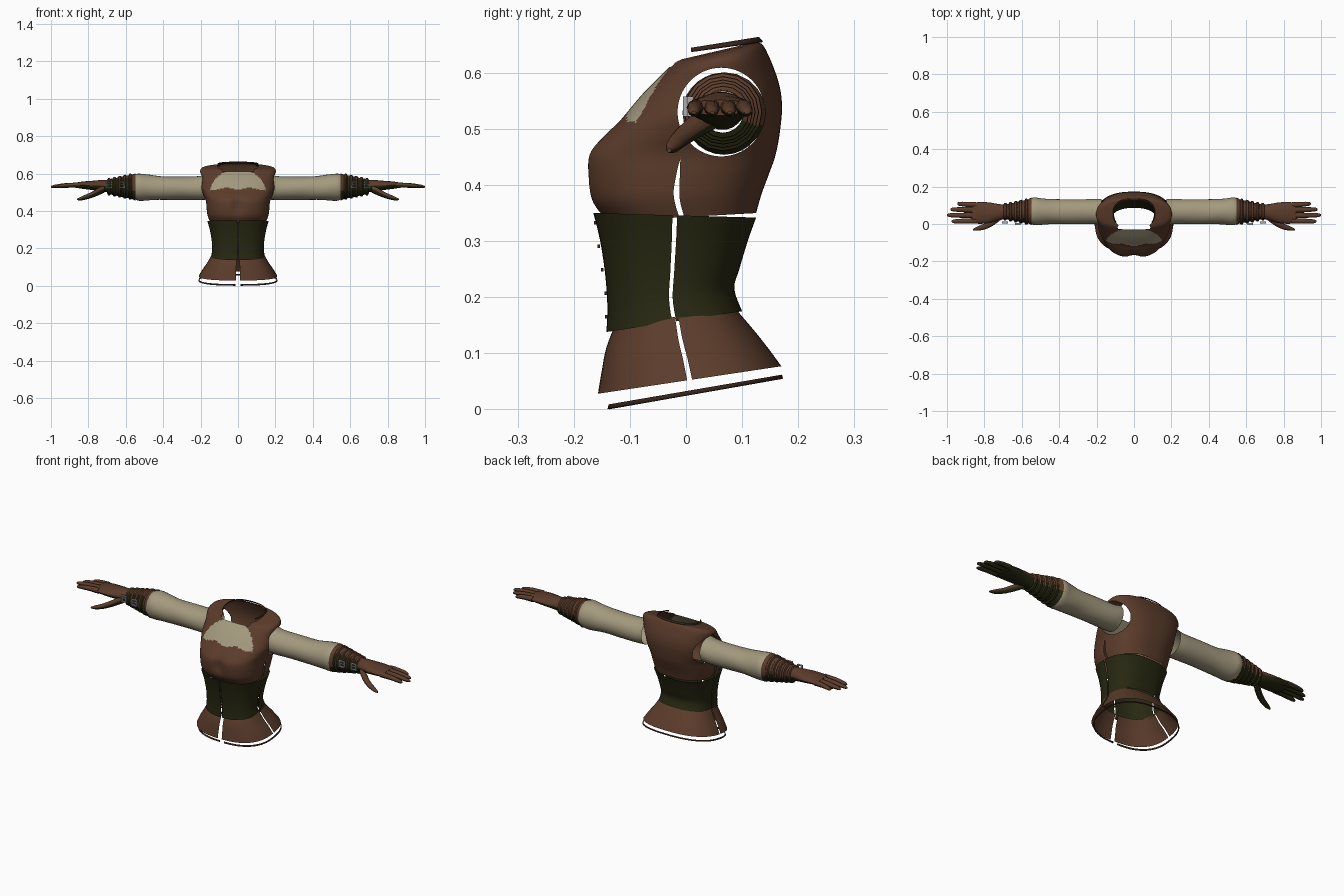
import bpy, bmesh, math
from mathutils import Vector

if "Cube" in bpy.data.objects:
    bpy.data.objects.remove(bpy.data.objects["Cube"])


def material(name, rgb):
    m = bpy.data.materials.new(name)
    m.diffuse_color = (*rgb, 1)
    m.use_nodes = True
    m.node_tree.nodes["Principled BSDF"].inputs["Base Color"].default_value = m.diffuse_color
    return m


BROWN = material("brown leather", (0.105, 0.045, 0.024))
GREEN = material("dark green leather", (0.021, 0.021, 0.006))
CREAM = material("cream linen", (0.37, 0.32, 0.21))
DARK = material("dark brown trim", (0.035, 0.017, 0.01))
METAL = material("buckle metal", (0.42, 0.42, 0.42))


def finish(bm, name, mats, rule=None, angle=40, solid=0):
    """Turn the right half into a mirrored, shaded object."""
    bmesh.ops.remove_doubles(bm, verts=bm.verts, dist=0.0003)
    bmesh.ops.recalc_face_normals(bm, faces=bm.faces)
    bm.normal_update()
    if rule:
        for f in bm.faces:
            f.material_index = rule(f.calc_center_median(), f.normal)
    me = bpy.data.meshes.new(name)
    bm.to_mesh(me)
    bm.free()
    ob = bpy.data.objects.new(name, me)
    bpy.context.collection.objects.link(ob)
    for m in mats:
        me.materials.append(m)
    if solid:
        s = ob.modifiers.new("thickness", 'SOLIDIFY')
        s.thickness = solid
    mir = ob.modifiers.new("mirror", 'MIRROR')
    mir.merge_threshold = 0.0005
    bpy.ops.object.select_all(action='DESELECT')
    bpy.context.view_layer.objects.active = ob
    ob.select_set(True)
    bpy.ops.object.shade_smooth_by_angle(angle=math.radians(angle))
    return ob


def catmull(rows, steps):
    out = []
    for i in range(len(rows) - 1):
        p0, p1, p2 = rows[max(i - 1, 0)], rows[i], rows[i + 1]
        p3 = rows[min(i + 2, len(rows) - 1)]
        for s in range(steps):
            t = s / steps
            out.append([0.5 * (2 * b + (c - a) * t + (2 * a - 5 * b + 4 * c - d) * t * t
                               + (3 * b - a - 3 * c + d) * t ** 3)
                        for a, b, c, d in zip(p0, p1, p2, p3)])
    return out + [list(rows[-1])]


def skin(bm, grid, closed=False):
    vs = [[bm.verts.new(p) for p in row] for row in grid]
    n = len(vs[0])
    for a, b in zip(vs, vs[1:]):
        for j in range(n if closed else n - 1):
            k = (j + 1) % n
            bm.faces.new((a[j], a[k], b[k], b[j]))
    return vs


def body(rows, steps, cols, front_gap, seam, bust=False):
    """Half body shell; rows are front z, back z, half width, front y, back y."""
    bm = bmesh.new()
    rows = catmull(rows, steps)
    for back in (False, True):
        grid = []
        for zf, zb, w, yf, yb in rows:
            g = seam(zf)
            a0, a1 = (math.pi / 2 + g, math.pi) if back else (front_gap, math.pi / 2 - g)
            line = []
            for j in range(cols + 1):
                t = a0 + (a1 - a0) * j / cols
                s, c = max(math.sin(t), 0), math.cos(t)
                if s < 1e-6:
                    s = 0
                x = w * s ** 0.8
                mid, r = (yf + yb) / 2, (yb - yf) / 2
                y = mid - math.copysign(abs(c) ** 0.8, c) * r
                z = zf + (zb - zf) * (y - yf) / (yb - yf)
                if bust and not back:
                    y += 0.016 * math.exp(-(x / 0.03) ** 2 - ((z - 0.43) / 0.05) ** 2)
                line.append((x, y, z))
            grid.append(line)
        skin(bm, grid)
    return bm


# Bodice with armholes, neckline and linen chest panel
bm = body([(.335, .350, .150, -.140, .125), (.37, .385, .163, -.168, .135),
           (.41, .42, .168, -.177, .148), (.455, .455, .172, -.175, .160),
           (.49, .50, .188, -.145, .168), (.515, .545, .198, -.118, .171),
           (.565, .59, .198, -.075, .163), (.61, .645, .195, -.030, .140),
           (.62, .655, .108, -.025, .125)], 8, 48, 0,
          lambda z: 0.014 * max(0, min(1, (0.445 - z) / 0.06)), True)
bmesh.ops.remove_doubles(bm, verts=bm.verts, dist=0.0003)


def arm_dist(p):
    return math.hypot((p.y - 0.063) / 0.078, (p.z - 0.53) / 0.079)


def cut(f):
    p = f.calc_center_median()
    hole = p.x > 0.13 and arm_dist(p) < 1
    neck = p.z > 0.609 and p.y < 0.0 and p.x < 0.085
    return hole or neck


bmesh.ops.delete(bm, geom=[f for f in bm.faces if cut(f)], context='FACES')
for v in bm.verts:
    d = arm_dist(v.co)
    if v.is_boundary and v.co.x > 0.13 and 0.8 < d < 1.2:
        v.co.y = 0.063 + (v.co.y - 0.063) / d
        v.co.z = 0.53 + (v.co.z - 0.53) / d


def chest(p, n):
    low = 0.512 + 0.012 * math.sin(min(p.x / 0.12, 1) * math.pi)
    return int(p.y < 0.02 and p.z > low and (p.x / 0.148) ** 2 + ((p.z - 0.5) / 0.122) ** 2 < 1)


finish(bm, "bodice", [BROWN, CREAM], chest)

# Corset, flared skirt and separate hem trim
finish(body([(.138, .175, .143, -.142, .100), (.18, .215, .138, -.140, .086),
             (.24, .25, .141, -.144, .095), (.30, .30, .151, -.153, .110),
             (.350, .342, .164, -.165, .125)], 4, 20, .010, lambda z: .012),
       "corset", [GREEN])
finish(body([(.155, .175, .141, -.125, .092), (.11, .14, .163, -.142, .122),
             (.07, .107, .188, -.150, .148), (.028, .077, .209, -.157, .170)],
            4, 20, .028, lambda z: .011), "skirt", [BROWN])
finish(body([(.001, .055, .211, -.140, .173), (.009, .062, .209, -.138, .171)],
            1, 20, .03, lambda z: 0), "hem_trim", [DARK], solid=.003)
# Collar edging
finish(body([(.634, .656, .113, -.022, .137), (.640, .664, .109, -.020, .130)],
            1, 20, 1.0, lambda z: 0), "collar_trim", [DARK], solid=.003)


def tube(bm, rows, seg=20, steps=3, caps=False, fold=0):
    """Tube along x; rows are x, y, z, radius y, radius z."""
    grid = []
    for i, (x, y, z, ry, rz) in enumerate(catmull(rows, steps)):
        line = []
        for j in range(seg):
            a = 2 * math.pi * j / seg
            k = 1 + fold * math.sin(3 * a + i * 0.9)
            line.append((x, y + ry * k * math.cos(a), z + rz * k * math.sin(a)))
        grid.append(line)
    vs = skin(bm, grid, True)
    if caps:
        bm.faces.new(vs[0][::-1])
        bm.faces.new(vs[-1])


def box(bm, c, size):
    r = bmesh.ops.create_cube(bm, size=1)
    for v in r['verts']:
        v.co = Vector(c) + Vector([a * b for a, b in zip(v.co, size)])


# Linen sleeve
bm = bmesh.new()
tube(bm, [(.175, .064, .527, .069, .066), (.22, .066, .522, .067, .063),
          (.33, .066, .522, .066, .062), (.42, .066, .523, .066, .063),
          (.49, .067, .526, .070, .070), (.535, .068, .528, .074, .072),
          (.565, .068, .53, .060, .058)], 28, 3, fold=.012)
finish(bm, "sleeve", [CREAM])


def palm_green(p, n):
    return int(n.z < -0.15)


# Bracer with flared cuff and stacked folds
bm = bmesh.new()
tube(bm, [(.548, .068, .528, .074, .073), (.575, .068, .53, .060, .062),
          (.60, .067, .53, .058, .060), (.64, .066, .529, .048, .050),
          (.70, .065, .531, .038, .038)], 20, 3)
finish(bm, "bracer", [BROWN, GREEN], lambda p, n: int(n.z < -.15 or (n.y < -.6 and p.x > .575)))
for i, (x, r) in enumerate([(.575, .070), (.605, .064), (.632, .058), (.66, .053), (.688, .047)]):
    bm = bmesh.new()
    tube(bm, [(x - .009, .066, .53, r - .006, r - .006), (x - .003, .066, .53, r, r),
              (x + .006, .066, .53, r - .001, r - .001),
              (x + .010, .066, .53, r - .010, r - .010)], 16, 1)
    finish(bm, f"bracer_strap_{i + 1}", [BROWN, GREEN],
           lambda p, n: int(n.z < -.15 or n.y < -.75))

# Buckles: small square frames with a tongue on the front of the straps
bm = bmesh.new()
for x, y in ((.622, .000), (.690, .008)):
    for s in (-1, 1):
        box(bm, (x + s * .013, y, .54), (.005, .010, .034))
        box(bm, (x, y, .54 + s * .015), (.031, .010, .005))
    box(bm, (x, y + .002, .54), (.026, .005, .004))
finish(bm, "buckles", [METAL], angle=20)

# Gloved hand, fingers and thumb
bm = bmesh.new()
tube(bm, [(.685, .065, .532, .037, .034), (.73, .063, .535, .045, .031),
          (.78, .060, .537, .056, .025), (.83, .059, .538, .058, .020),
          (.865, .059, .538, .054, .014)], 18, 3, True)
finish(bm, "glove_palm", [BROWN, GREEN], palm_green)
bm = bmesh.new()
for y0, y1, tip in ((.102, .108, .945), (.075, .078, .982), (.046, .047, 1.0), (.017, .014, .975)):
    d = tip - .845
    tube(bm, [(.845, y0, .538, .015, .015), (.845 + d * .5, (y0 + y1) / 2, .537, .0135, .0125),
              (.845 + d * .9, y1, .531, .0105, .009), (tip, y1, .529, .004, .003)], 10, 2, True)
finish(bm, "glove_fingers", [BROWN, GREEN], palm_green)
bm = bmesh.new()
tube(bm, [(.715, .042, .520, .022, .022), (.755, .010, .499, .020, .019),
          (.795, -.012, .481, .016, .015), (.835, -.024, .468, .012, .011),
          (.860, -.030, .462, .004, .004)], 12, 2, True)
finish(bm, "glove_thumb", [BROWN, GREEN], palm_green)

# Front clasps down the corset and shoulder tabs
bm = bmesh.new()
for i in range(5):
    z = .165 + i * .042
    box(bm, (.003, -.142 - .022 * max(0, (z - .2) / .15), z), (.006, .005, .006))
finish(bm, "corset_clasps", [DARK], angle=20)
